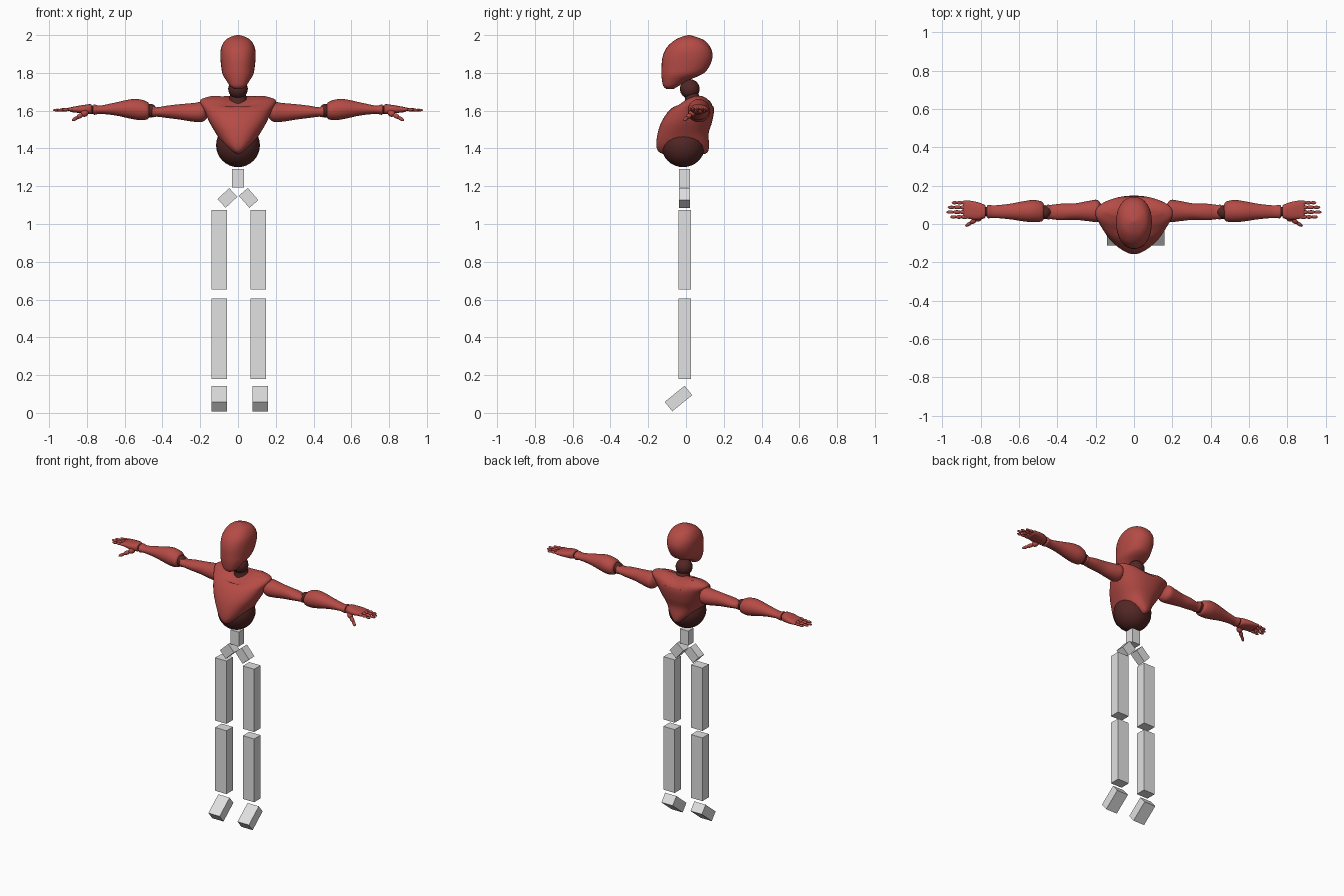
import bpy
import bmesh
from math import cos, sin, pi, radians
from mathutils import Vector

default_cube = bpy.data.objects.get("Cube")
if default_cube:
    bpy.data.objects.remove(default_cube, do_unlink=True)


def make_material(name, rgb):
    material = bpy.data.materials.new(name)
    material.use_nodes = True
    colour = (*rgb, 1)
    material.diffuse_color = colour
    material.node_tree.nodes["Principled BSDF"].inputs["Base Color"].default_value = colour
    return material


red = make_material("red shell", (.46, .07, .06))
dark = make_material("dark red joint", (.085, .02, .018))
grey = make_material("light grey block", (.75, .75, .75))


def finish(name, bm, material, smooth=True):
    bmesh.ops.recalc_face_normals(bm, faces=bm.faces)
    mesh = bpy.data.meshes.new(name)
    bm.to_mesh(mesh)
    bm.free()
    mesh.materials.append(material)
    obj = bpy.data.objects.new(name, mesh)
    bpy.context.collection.objects.link(obj)
    if smooth:
        bpy.ops.object.select_all(action="DESELECT")
        obj.select_set(True)
        bpy.context.view_layer.objects.active = obj
        bpy.ops.object.shade_smooth_by_angle(angle=radians(50))
    return obj


def smooth_stations(stations, steps):
    """Catmull-Rom interpolation between the given cross-sections."""
    rows = [Vector(s) for s in stations]
    result = []
    for i in range(len(rows) - 1):
        a, b, c = rows[max(i - 1, 0)], rows[i], rows[i + 1]
        d = rows[min(i + 2, len(rows) - 1)]
        for k in range(steps):
            t = k / steps
            result.append(b + (c - a) * (t / 2)
                          + (a * 2 - b * 5 + c * 4 - d) * (t * t / 2)
                          + (b * 3 - a - c * 3 + d) * (t ** 3 / 2))
    return result + [rows[-1]]


def loft(name, stations, place, material, sides=32, power=2.0, steps=4):
    """Skin superellipse sections given as (along, u_min, u_max, v_min, v_max)."""
    bm = bmesh.new()
    rings = []
    for along, u0, u1, v0, v1 in smooth_stations(stations, steps):
        ring = []
        for k in range(sides):
            angle = 2 * pi * k / sides
            c, s = cos(angle), sin(angle)
            u = abs(c) ** (2 / power) * (1 if c > 0 else -1)
            v = abs(s) ** (2 / power) * (1 if s > 0 else -1)
            ring.append(bm.verts.new(place(along, (u0 + u1 + u * (u1 - u0)) / 2,
                                           (v0 + v1 + v * (v1 - v0)) / 2)))
        rings.append(ring)
    for low, high in zip(rings, rings[1:]):
        for k in range(sides):
            n = (k + 1) % sides
            bm.faces.new((low[k], low[n], high[n], high[k]))
    bm.faces.new(rings[0])
    bm.faces.new(rings[-1])
    return finish(name, bm, material)


def ball(name, centre, radii, material, direction=None):
    bm = bmesh.new()
    bmesh.ops.create_uvsphere(bm, u_segments=24, v_segments=16, radius=1)
    bmesh.ops.scale(bm, vec=radii, verts=bm.verts)
    obj = finish(name, bm, material)
    obj.location = centre
    if direction:
        obj.rotation_euler = Vector(direction).to_track_quat("Z", "Y").to_euler()
    return obj


def block(name, centre, size, rotation=(0, 0, 0)):
    bm = bmesh.new()
    bmesh.ops.create_cube(bm, size=1)
    bmesh.ops.scale(bm, vec=size, verts=bm.verts)
    obj = finish(name, bm, grey, smooth=False)
    obj.location = centre
    obj.rotation_euler = [radians(a) for a in rotation]


def upright(along, u, v):
    return (u, v, along)


def upright_stations(rows):
    return [(z, -half, half, front, back) for z, half, front, back in rows]


# Head: rounded cranium narrowing to a forward chin
head_rows = [
    (1.715, .02, -.105, -.065), (1.73, .042, -.12, -.04), (1.76, .062, -.127, .01),
    (1.79, .08, -.13, .08), (1.82, .087, -.13, .115), (1.88, .093, -.125, .14),
    (1.93, .09, -.105, .132), (1.97, .07, -.065, .10), (1.99, .04, -.025, .055),
    (2.0, .008, .01, .02)]
loft("head", upright_stations(head_rows), upright, red, power=2.2)

# Neck joint
ball("neck_ball", (0, .02, 1.715), (.052, .052, .052), dark)
neck_rows = [(1.63, .055, -.01, .09), (1.67, .045, -.005, .075), (1.70, .04, -.01, .06)]
loft("neck_base", upright_stations(neck_rows), upright, dark)

# Chest: wide shoulders, with a collar dip, tapering to low front and back flaps
chest_rows = [
    (1.37, .015, -.12, .10), (1.385, .042, -.147, .117), (1.42, .08, -.157, .122),
    (1.48, .117, -.15, .12), (1.54, .152, -.13, .138), (1.60, .178, -.09, .148),
    (1.64, .2, -.035, .14), (1.662, .192, -.0, .12), (1.678, .14, .04, .09)]


def chest_place(along, u, v):
    dip = .02 * max(0, 1 - abs(u) / .1) if along > 1.63 else 0
    return (u, v, along - dip)


loft("chest", upright_stations(chest_rows), chest_place, red, sides=48, power=2.3)
ball("abdomen_ball", (0, -.015, 1.417), (.116, .116, .116), dark)

# Arms, repeated on both sides
upper_arm_rows = [
    (.165, .03, .09, 1.56, 1.62), (.19, .01, .125, 1.54, 1.645), (.24, .015, .12, 1.542, 1.64),
    (.31, .022, .107, 1.553, 1.634), (.38, .02, .106, 1.562, 1.626),
    (.43, .025, .1, 1.568, 1.618), (.452, .025, .1, 1.565, 1.63), (.458, .04, .085, 1.58, 1.615)]
forearm_rows = [
    (.468, .04, .09, 1.575, 1.625), (.478, .015, .115, 1.555, 1.645),
    (.52, .01, .125, 1.55, 1.66), (.57, .013, .12, 1.558, 1.66),
    (.65, .025, .105, 1.575, 1.643), (.73, .032, .097, 1.583, 1.627),
    (.762, .03, .1, 1.578, 1.633), (.768, .045, .085, 1.59, 1.62)]
hand_rows = [
    (.773, .045, .085, 1.59, 1.62), (.78, .03, .1, 1.582, 1.634), (.82, .022, .115, 1.585, 1.63),
    (.86, .027, .122, 1.59, 1.623), (.885, .03, .12, 1.593, 1.618), (.89, .04, .11, 1.6, 1.61)]
fingers = {"index": (.037, .955), "middle": (.062, .975),
           "ring": (.087, .968), "little": (.111, .948)}

for side, label in ((1, "left"), (-1, "right")):
    def outward(along, u, v):
        return (side * along, u, v)

    loft(label + "_upper_arm", upper_arm_rows, outward, red, sides=24)
    ball(label + "_elbow_ball", (side * .464, .062, 1.6), (.034, .036, .036), dark)
    loft(label + "_forearm", forearm_rows, outward, red, sides=24)
    ball(label + "_wrist_ball", (side * .77, .065, 1.605), (.022, .025, .022), dark)
    loft(label + "_palm", hand_rows, outward, red, sides=20, power=2.6)

    # Three rounded segments per finger
    for finger, (y, tip) in fingers.items():
        length = (tip - .87) / 3
        for joint in range(3):
            x = .87 + length * (joint + .5)
            thick = .0115 - .0015 * joint
            ball(f"{label}_{finger}_finger_{joint + 1}", (side * x, y, 1.607 - .002 * joint),
                 (length * .62, thick, thick * .85), red)

    # Thumb hanging forward and down
    lean = (side * .07, -.045, -.04)
    for joint, radius in enumerate((.018, .0125, .0095)):
        along = .1 + .36 * joint
        centre = Vector((side * .805, .036, 1.59)) + Vector(lean) * along
        ball(f"{label}_thumb_{joint + 1}", centre, (radius, radius, .022), red, lean)

# Blocks standing in for the lower body
block("spine_block", (0, -.008, 1.242), (.063, .058, .097))
for side, label, hip_angle, leg_x, foot_x in (
        (1, "left", 49, .107, .118), (-1, "right", 43, -.099, -.099)):
    block(label + "_hip_block", (side * .056, -.008, 1.138), (.085, .058, .063),
          (0, side * hip_angle, 0))
    block(label + "_thigh_block", (leg_x, -.007, .863), (.084, .068, .422))
    block(label + "_shin_block", (leg_x, -.007, .393), (.084, .068, .425))
    block(label + "_foot_block", (foot_x, -.04, .076), (.084, .136, .064), (39, 0, 0))
